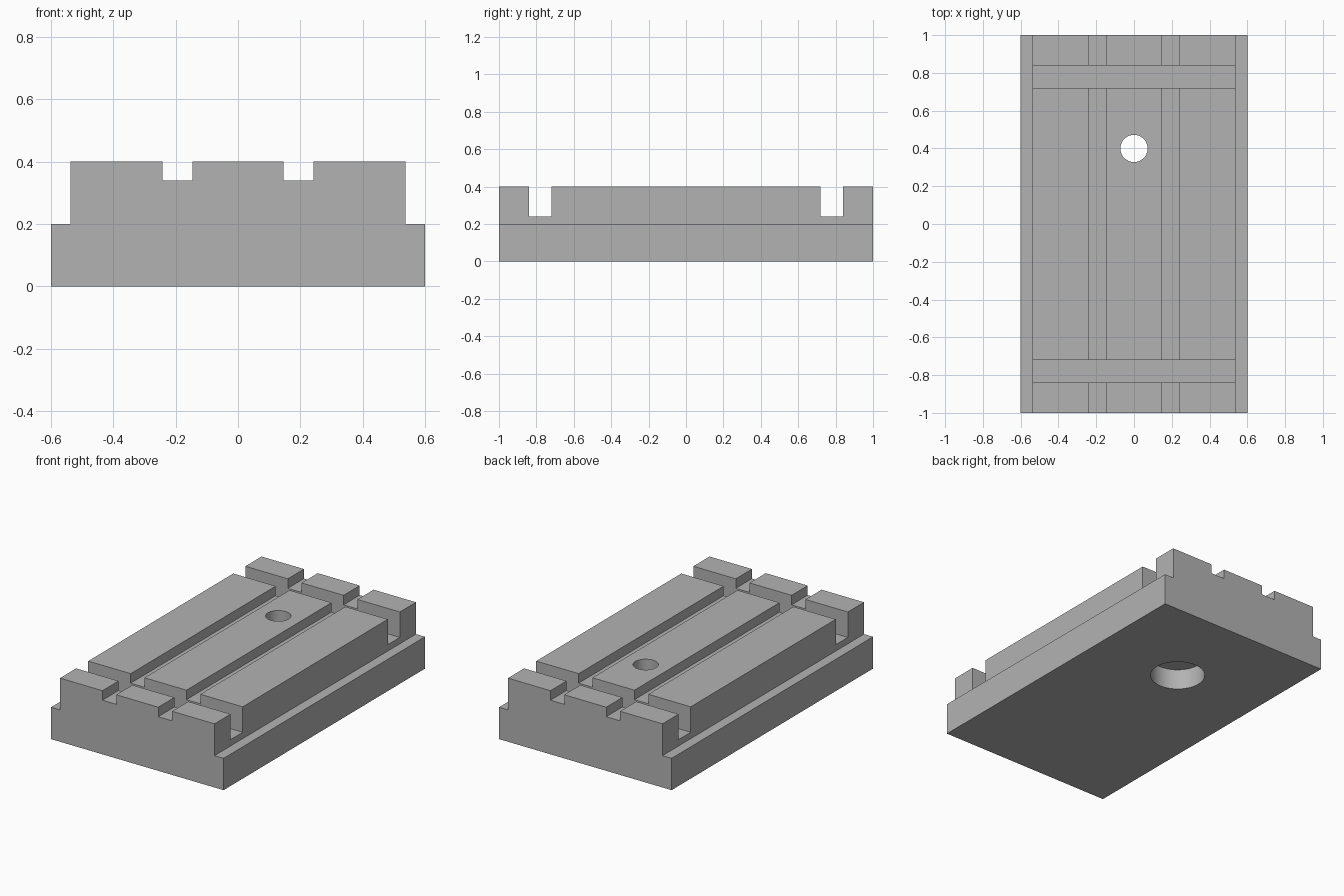
import bpy, bmesh, math

cube = bpy.data.objects.get("Cube")
if cube:
    bpy.data.objects.remove(cube, do_unlink=True)

LENGTH, TOP, STEP = 2.0, 0.4, 0.2
HOLE_Y = 0.4

grey = bpy.data.materials.new("plain grey")
grey.use_nodes = True
colour = (0.45, 0.45, 0.45, 1)
grey.diffuse_color = colour
grey.node_tree.nodes["Principled BSDF"].inputs["Base Color"].default_value = colour


def add_object(name, bm):
    bmesh.ops.recalc_face_normals(bm, faces=bm.faces)
    mesh = bpy.data.meshes.new(name)
    bm.to_mesh(mesh)
    bm.free()
    mesh.materials.append(grey)
    obj = bpy.data.objects.new(name, mesh)
    bpy.context.collection.objects.link(obj)
    return obj


def cut(target, name, bm):
    cutter = add_object(name, bm)
    cutter.hide_render = True
    cutter.hide_set(True)
    mod = target.modifiers.new(name, "BOOLEAN")
    mod.operation, mod.solver, mod.object = "DIFFERENCE", "EXACT", cutter
    bpy.context.view_layer.objects.active = target
    bpy.ops.object.modifier_apply(modifier=mod.name)
    bpy.data.objects.remove(cutter, do_unlink=True)


# Stepped block with two lengthwise grooves, extruded from its end profile
half = [(0.6, 0), (0.6, STEP), (0.537, STEP), (0.537, TOP),
        (0.242, TOP), (0.242, 0.34), (0.146, 0.34), (0.146, TOP)]
profile = half + [(-x, z) for x, z in reversed(half)]
bm = bmesh.new()
end = bm.faces.new([bm.verts.new((x, -LENGTH / 2, z)) for x, z in profile])
ext = bmesh.ops.extrude_face_region(bm, geom=[end])
moved = [v for v in ext["geom"] if isinstance(v, bmesh.types.BMVert)]
bmesh.ops.translate(bm, verts=moved, vec=(0, LENGTH, 0))
block = add_object("grooved_block", bm)

# Cross grooves near both ends
for side, label in ((-1, "front"), (1, "back")):
    bm = bmesh.new()
    bmesh.ops.create_cube(bm, size=1)
    bmesh.ops.scale(bm, verts=bm.verts, vec=(1.4, 0.12, 0.4))
    bmesh.ops.translate(bm, verts=bm.verts, vec=(0, side * 0.78, 0.44))
    cut(block, label + "_cross_groove", bm)

# Through hole, with a wider counterbore underneath
for name, radius, low, high in (("through_hole", 0.072, -0.1, 0.5),
                                ("counterbore", 0.16, -0.1, 0.13)):
    bm = bmesh.new()
    bmesh.ops.create_cone(bm, cap_ends=True, segments=64, radius1=radius,
                          radius2=radius, depth=high - low)
    bmesh.ops.translate(bm, verts=bm.verts, vec=(0, HOLE_Y, (low + high) / 2))
    cut(block, name, bm)

# Smooth bores, sharp block edges
bpy.ops.object.select_all(action="DESELECT")
block.select_set(True)
bpy.context.view_layer.objects.active = block
bpy.ops.object.shade_smooth_by_angle(angle=math.radians(30))
